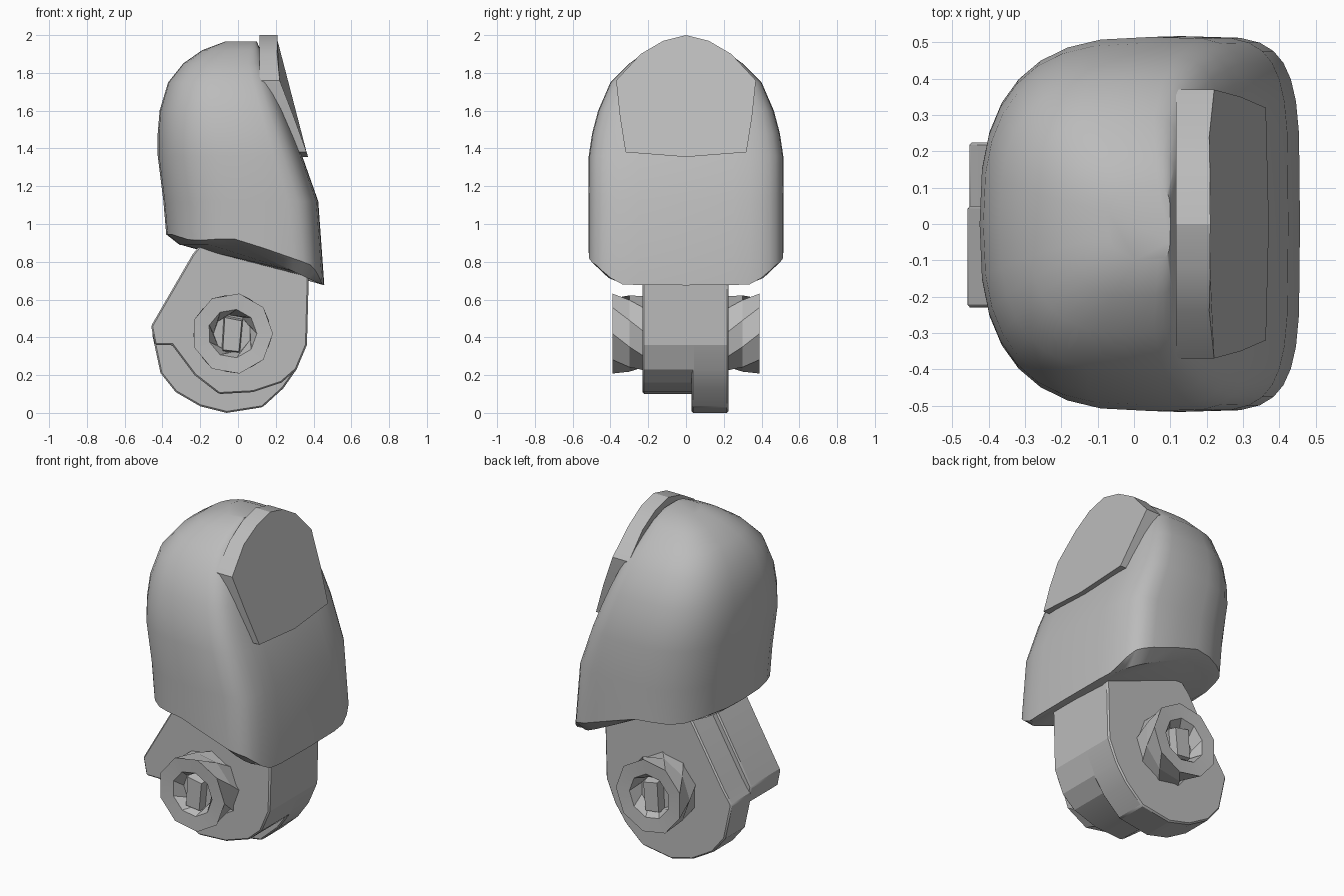
import bpy, bmesh, math
from math import cos, sin, pi

if "Cube" in bpy.data.objects:
    bpy.data.objects.remove(bpy.data.objects["Cube"])

grey = bpy.data.materials.new("plain_grey")
grey.use_nodes = True
colour = (0.5, 0.5, 0.5, 1)
grey.diffuse_color = colour
grey.node_tree.nodes["Principled BSDF"].inputs["Base Color"].default_value = colour


def finish(name, bm, angle):
    bmesh.ops.recalc_face_normals(bm, faces=bm.faces)
    mesh = bpy.data.meshes.new(name)
    bm.to_mesh(mesh)
    bm.free()
    mesh.materials.append(grey)
    obj = bpy.data.objects.new(name, mesh)
    bpy.context.collection.objects.link(obj)
    bpy.ops.object.select_all(action="DESELECT")
    obj.select_set(True)
    bpy.context.view_layer.objects.active = obj
    bpy.ops.object.shade_smooth_by_angle(angle=math.radians(angle))
    return obj


def loft(name, rings, angle):
    """Skin a list of equal-length point rings and cap both ends."""
    bm = bmesh.new()
    loops = [[bm.verts.new(p) for p in ring] for ring in rings]
    n = len(loops[0])
    for a, b in zip(loops, loops[1:]):
        for i in range(n):
            j = (i + 1) % n
            bm.faces.new((a[i], a[j], b[j], b[i]))
    bm.faces.new(loops[0])
    bm.faces.new(loops[-1])
    return finish(name, bm, angle)


def slab(name, outline, y0, y1, bevel):
    """Side outline given as x, z and extruded across y."""
    obj = loft(name, [[(x, y, z) for x, z in outline] for y in (y0, y1)], 20)
    mod = obj.modifiers.new("edge", "BEVEL")
    mod.width, mod.segments = bevel, 1
    return obj


# Fingertip shell: round at the back of the tip, squarer on the nail side
def shell_ring(x0, x1, half, height, count=32):
    mid = x0 + 0.62 * (x1 - x0)
    ring = []
    for i in range(count):
        a = 2 * pi * i / count
        c, s = cos(a), sin(a)
        power, reach = (2 / 4.5, x1 - mid) if c > 0 else (2 / 2.7, mid - x0)
        x = mid + math.copysign(abs(c) ** power, c) * reach
        y = math.copysign(abs(s) ** power, s) * half
        ring.append((x, y, height(x, y)))
    return ring


def rim(x, y):
    return 0.89 - 0.48 * max(x, 0)


def outer_rim(x, y):
    corner = max(0, min(1, (abs(y) - .36) / .12))
    back = max(0, min(1, (-.2 - x) / .15))
    return rim(x, y) + .005 + corner * (.025 + .13 * max(x, 0)) + .05 * back * (1 - corner)


levels = [(1.12, -.395, .425, .517), (1.36, -.425, .34, .515),
          (1.48, -.425, .295, .497), (1.6, -.415, .25, .465),
          (1.75, -.37, .19, .40), (1.85, -.29, .14, .30),
          (1.92, -.19, .12, .2), (1.965, -.07, .1, .1)]
rings = [shell_ring(-.31, .435, .44, rim), shell_ring(-.38, .457, .517, outer_rim)]
rings += [shell_ring(x0, x1, h, lambda x, y, z=z: z) for z, x0, x1, h in levels]
loft("fingertip_shell", rings, 35)

# Nail plate: arched outline on a sloping face, bowed more towards the tip
half_nail = [(0, 2.0), (.12, 1.97), (.24, 1.9), (.37, 1.76), (.35, 1.57), (.32, 1.38)]
nail = half_nail + [(0, 1.355)] + [(-y, z) for y, z in half_nail[:0:-1]]


def nail_face(y, z):
    return .21 + (2 - z) * .25 - .9 * max(0, z - 1.36) * y * y


outer = [(nail_face(y, z), y, z) for y, z in nail]
inner = [(min(.115 + max(0, 1.76 - z) * .5, x - .03), y, z) for x, y, z in outer]
loft("nail_plate", [inner, outer], 25)

# Knuckle: two overlapping side plates with different lower edges
front_outline = [(-.15, .95), (-.24, .84), (-.46, .46), (-.44, .36), (-.35, .36), (-.23, .2),
                 (-.1, .1), (.08, .11), (.23, .16), (.31, .23), (.365, .36), (.375, .74), (.15, .85)]
back_outline = [(-.1, .95), (-.2, .84), (-.4, .5), (-.455, .42), (-.41, .21), (-.33, .11),
                (-.2, .035), (-.06, 0), (.13, .03), (.24, .13), (.31, .23), (.365, .36), (.375, .74), (.15, .85)]
slab("knuckle_plate_front", front_outline, -.23, .05, .008)
slab("knuckle_plate_back", back_outline, .03, .225, .008)

# Pivot knobs: faceted drums with a sunken centre and a square plug
for label, side in (("front", -1), ("back", 1)):
    drum = []
    for radius, depth, twist in ((.2, .21, 0), (.205, .3, .35), (.215, .39, .7),
                                 (.13, .385, .7), (.10, .32, 1.05)):
        drum.append([(-.03 + radius * cos(2 * pi * i / 9 + twist), side * depth,
                      .42 + radius * sin(2 * pi * i / 9 + twist)) for i in range(9)])
    loft("pivot_knob_" + label, drum, 5)
    plug = [[(-.03 + w * sx, side * d, .415 + 1.8 * w * sz)
             for sx, sz in ((-1, -.9), (.7, -1), (1, .8), (-.8, 1))] for w, d in ((.06, .29), (.05, .37))]
    loft("pivot_plug_" + label, plug, 5)
